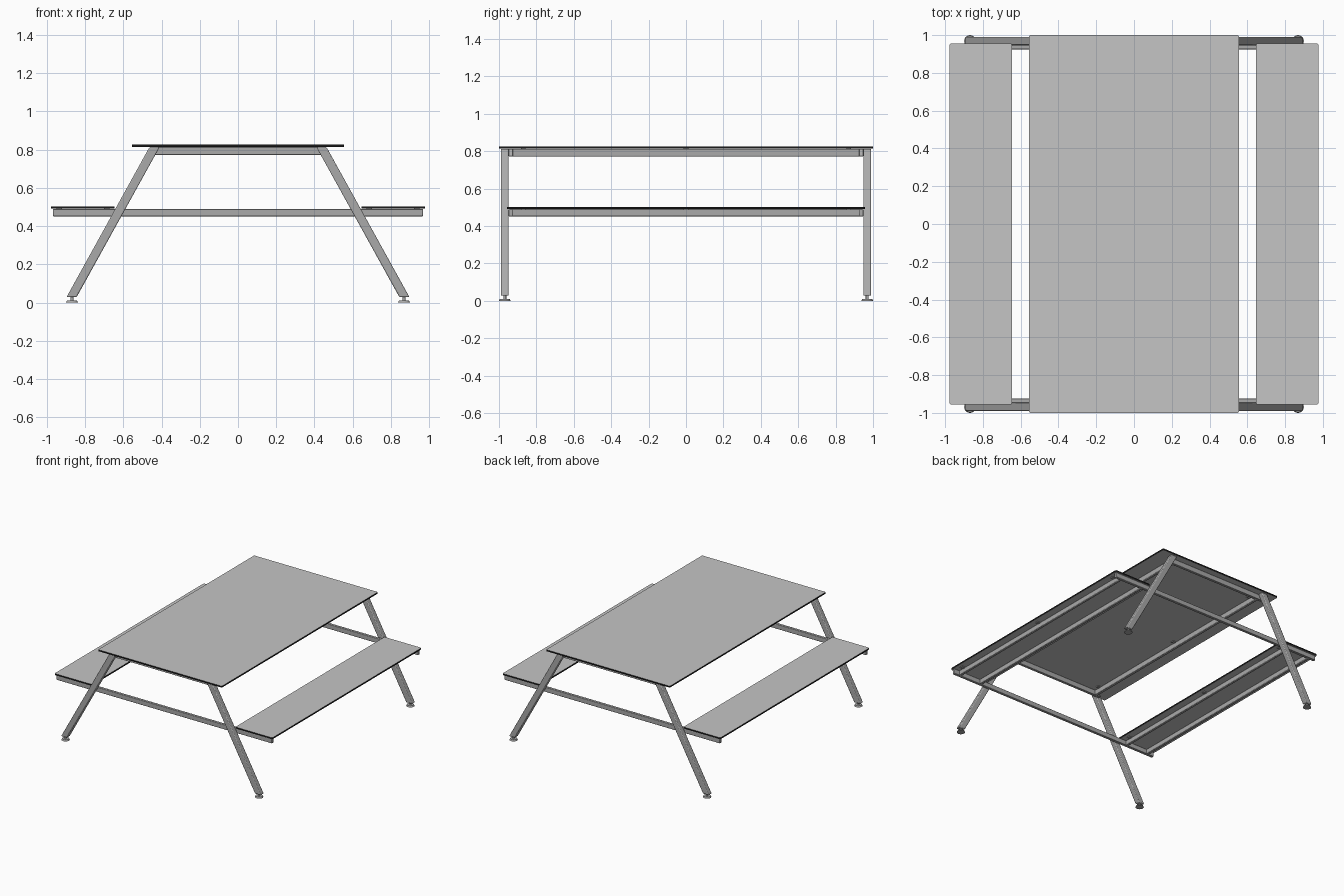
import bpy, bmesh
from mathutils import Vector

cube = bpy.data.objects.get("Cube")
if cube:
    bpy.data.objects.remove(cube)


def material(name, rgb):
    m = bpy.data.materials.new(name)
    m.use_nodes = True
    m.diffuse_color = (*rgb, 1)
    m.node_tree.nodes["Principled BSDF"].inputs["Base Color"].default_value = (*rgb, 1)
    return m


BOARD = material("light grey board", (0.56, 0.56, 0.56))
EDGE = material("black board edge", (0.01, 0.01, 0.01))
STEEL = material("grey steel", (0.4, 0.4, 0.4))


def finish(name, bm, mats, bevel=0.0):
    bmesh.ops.recalc_face_normals(bm, faces=bm.faces)
    mesh = bpy.data.meshes.new(name)
    bm.to_mesh(mesh)
    bm.free()
    for m in mats:
        mesh.materials.append(m)
    ob = bpy.data.objects.new(name, mesh)
    bpy.context.collection.objects.link(ob)
    if bevel:
        mod = ob.modifiers.new("Rounded corners", 'BEVEL')
        mod.width, mod.segments = bevel, 2
    bpy.ops.object.select_all(action='DESELECT')
    ob.select_set(True)
    bpy.context.view_layer.objects.active = ob
    bpy.ops.object.shade_smooth_by_angle()
    return ob


def prism(name, profile, y0, y1, bevel=0.005):
    """Extrude an x-z profile along y."""
    bm = bmesh.new()
    face = bm.faces.new([bm.verts.new((x, y0, z)) for x, z in profile])
    ext = bmesh.ops.extrude_face_region(bm, geom=[face])
    moved = [g for g in ext["geom"] if isinstance(g, bmesh.types.BMVert)]
    bmesh.ops.translate(bm, verts=moved, vec=(0, y1 - y0, 0))
    return finish(name, bm, [STEEL], bevel)


def box(name, x0, x1, y0, y1, z0, z1, bevel=0.004):
    return prism(name, [(x0, z0), (x1, z0), (x1, z1), (x0, z1)], y0, y1, bevel)


def board(name, x0, x1, half_y, z0, z1, radius):
    """Thin panel with rounded plan corners and a dark edge."""
    bm = bmesh.new()
    bmesh.ops.create_cube(bm, size=1)
    for v in bm.verts:
        v.co = Vector(((x0 + x1) / 2 + v.co.x * (x1 - x0),
                       v.co.y * 2 * half_y, (z0 + z1) / 2 + v.co.z * (z1 - z0)))
    upright = [e for e in bm.edges if abs(e.verts[0].co.z - e.verts[1].co.z) > 0.001]
    bmesh.ops.bevel(bm, geom=upright, offset=radius, segments=4, profile=0.5, affect='EDGES')
    bm.normal_update()
    for f in bm.faces:
        f.material_index = 0 if abs(f.normal.z) > 0.5 else 1
    return finish(name, bm, [BOARD, EDGE])


def disc(name, x, y, z0, z1, r0, r1):
    bm = bmesh.new()
    bmesh.ops.create_cone(bm, cap_ends=True, segments=24, radius1=r0, radius2=r1, depth=z1 - z0)
    bmesh.ops.translate(bm, verts=bm.verts, vec=(x, y, (z0 + z1) / 2))
    return finish(name, bm, [STEEL])


# Table top
board("table_top", -0.555, 0.555, 1.0, 0.814, 0.826, 0.006)

# End frames: cross bars under the table and the benches
for end, s in (("front", -1), ("back", 1)):
    prism(end + "_table_crossbar",
          [(-0.452, 0.772), (0.452, 0.772), (0.43, 0.813), (-0.43, 0.813)],
          s * 0.925, s * 0.948, 0.003)
    box(end + "_bench_crossbar", -0.967, 0.967, s * 0.925, s * 0.948, 0.451, 0.49)

for side, k in (("left", 1), ("right", -1)):
    # Bench seat and its two long rails
    board(side + "_bench", *sorted((k * 0.645, k * 0.977)), 0.956, 0.491, 0.503, 0.012)
    for part, x in (("inner", 0.71), ("outer", 0.91)):
        box(f"{side}_bench_{part}_rail", k * (x - 0.011), k * (x + 0.011),
            -0.93, 0.93, 0.452, 0.49)

    # Long rail under the table
    box(side + "_table_rail", k * 0.398, k * 0.422, -0.93, 0.93, 0.772, 0.813)

    # Screw tabs holding the boards
    for row, y in (("front", -0.87), ("middle", 0), ("back", 0.87)):
        for part, x, z in (("bench_inner", 0.686, 0.491), ("bench_outer", 0.934, 0.491),
                           ("table", 0.385, 0.814)):
            box(f"{side}_{part}_{row}_tab", k * (x - 0.014), k * (x + 0.014),
                y - 0.013, y + 0.013, z - 0.006, z, 0)

    # Splayed legs with levelling feet
    for end, s in (("front", -1), ("back", 1)):
        prism(f"{side}_{end}_leg",
              [(k * 0.41, 0.813), (k * 0.463, 0.813), (k * 0.897, 0.028), (k * 0.844, 0.028)],
              s * 0.948, s * 0.99, 0.006)
        x, y = k * 0.868, s * 0.969
        disc(f"{side}_{end}_foot_stem", x, y, 0.008, 0.035, 0.008, 0.008)
        disc(f"{side}_{end}_foot_pad", x, y, 0, 0.011, 0.031, 0.026)
